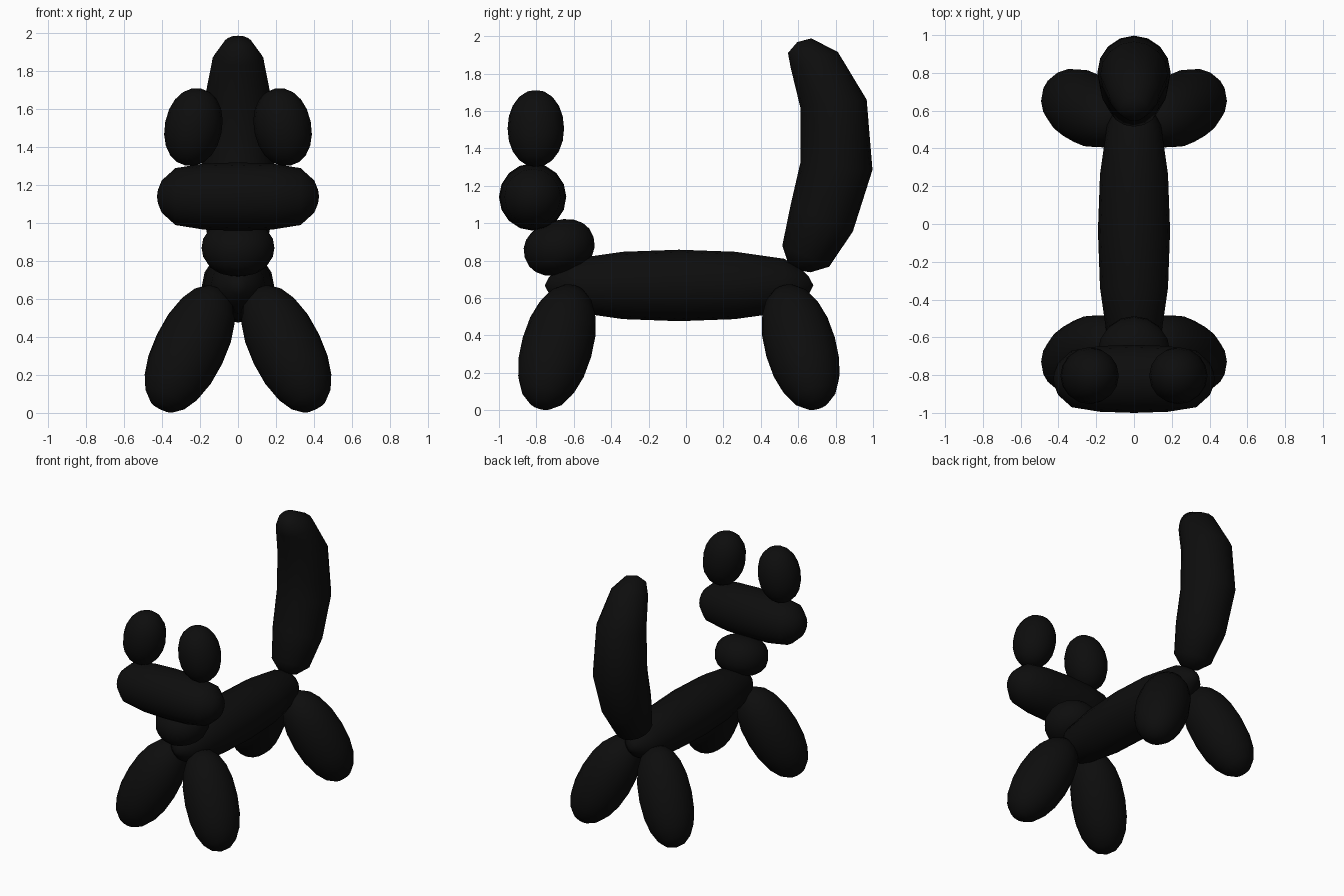
import bpy, bmesh, math
from mathutils import Vector

if "Cube" in bpy.data.objects:
    bpy.data.objects.remove(bpy.data.objects["Cube"])

black = bpy.data.materials.new("glossy black")
black.diffuse_color = (0.004, 0.004, 0.004, 1)
black.use_nodes = True
black.node_tree.nodes["Principled BSDF"].inputs["Base Color"].default_value = black.diffuse_color
SEG = 16


def loft(name, rings, tip_a, tip_b):
    """Smooth closed skin over rings given as (centre, u, v), capped by tip points."""
    bm = bmesh.new()
    loops = []
    for c, u, v in rings:
        loops.append([bm.verts.new(c + u * math.cos(2 * math.pi * i / SEG)
                                   + v * math.sin(2 * math.pi * i / SEG)) for i in range(SEG)])
    a, b = bm.verts.new(tip_a), bm.verts.new(tip_b)
    for i in range(SEG):
        j = (i + 1) % SEG
        bm.faces.new((a, loops[0][j], loops[0][i]))
        bm.faces.new((b, loops[-1][i], loops[-1][j]))
        for p, q in zip(loops, loops[1:]):
            bm.faces.new((p[i], p[j], q[j], q[i]))
    bmesh.ops.recalc_face_normals(bm, faces=bm.faces)
    for f in bm.faces:
        f.smooth = True
    me = bpy.data.meshes.new(name)
    bm.to_mesh(me)
    bm.free()
    me.materials.append(black)
    ob = bpy.data.objects.new(name, me)
    bpy.context.collection.objects.link(ob)
    return ob


def balloon(name, centre, axis, half_len, radius, n=2.0, profile=None):
    """Revolved balloon segment: superellipse of power n, or a half profile of (distance, radius)."""
    c, d = Vector(centre), Vector(axis).normalized()
    side = Vector((1, 0, 0)) if abs(d.x) < 0.9 else Vector((0, 1, 0))
    v = d.cross(side).normalized()
    u = v.cross(d)
    if profile:
        pts = [(-t, r) for t, r in reversed(profile) if t > 0] + list(profile)
    else:
        pts = []
        for k in range(1, 10):
            a = math.pi * k / 10
            t = -math.copysign(abs(math.cos(a)) ** (2 / n), math.cos(a))
            pts.append((t * half_len, math.sin(a) ** (2 / n) * radius))
    return loft(name, [(c + d * t, u * r, v * r) for t, r in pts],
                c - d * half_len, c + d * half_len)


# Body, neck and head
balloon("body", (0, -0.037, 0.667), (0, 1, 0), 0.718, 0.19,
        profile=[(0, 0.191), (0.3, 0.18), (0.56, 0.143), (0.64, 0.1), (0.695, 0.045)])
balloon("neck", (0, -0.678, 0.87), (0, -0.3, 1), 0.145, 0.192, 2.2)
balloon("head", (0, -0.82, 1.14), (1, 0, 0), 0.427, 0.178,
        profile=[(0, 0.18), (0.18, 0.174), (0.33, 0.15), (0.402, 0.085), (0.422, 0.035)])

# Mirrored ears and legs
for s, side in ((1, "right"), (-1, "left")):
    balloon(side + "_ear", (0.235 * s, -0.803, 1.506), (-0.2 * s, 0, 1), 0.207, 0.151, 2.1)
    balloon(side + "_front_leg", (0.255 * s, -0.69, 0.337), (-0.42 * s, 0.25, 0.872),
            0.365, 0.19, 2.2)
    balloon(side + "_back_leg", (0.255 * s, 0.613, 0.337), (-0.42 * s, -0.25, 0.872),
            0.365, 0.19, 2.2)

# Tail: lofted between inner and outer edge points (y, z)
edges = [((0.545, 0.79), (0.665, 0.737)), ((0.515, 0.88), (0.765, 0.767)),
         ((0.56, 1.1), (0.892, 0.955)), ((0.611, 1.32), (0.997, 1.285)),
         ((0.611, 1.62), (0.966, 1.66)), ((0.56, 1.83), (0.812, 1.915)),
         ((0.545, 1.91), (0.67, 1.988))]
rings = []
for p, q in edges:
    p, q = Vector((0, *p)), Vector((0, *q))
    u = (q - p) / 2
    rings.append(((p + q) / 2, u, Vector((u.length, 0, 0))))
loft("tail", rings, Vector((0, 0.597, 0.75)), Vector((0, 0.595, 1.968)))
